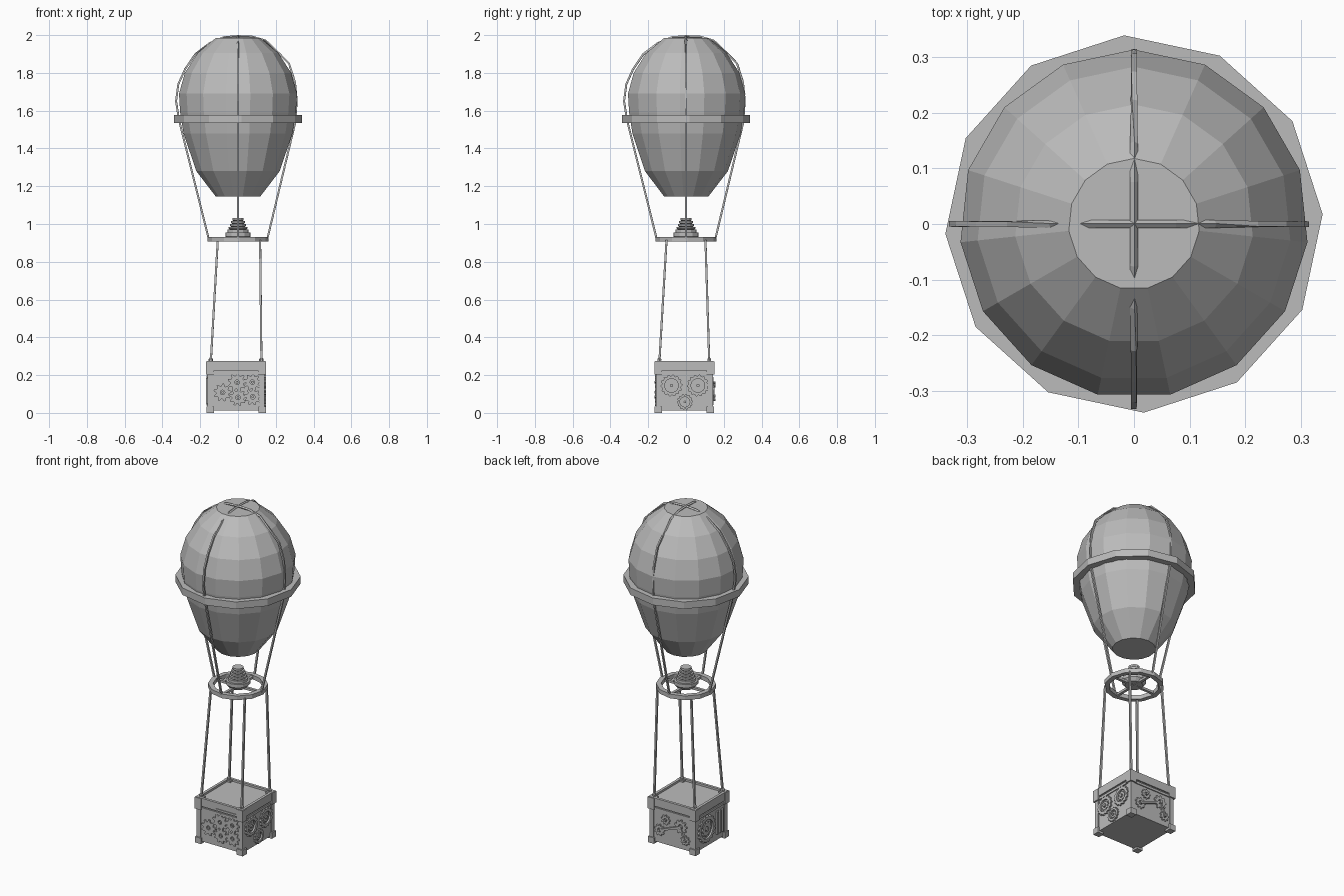
import bpy, bmesh, math
from mathutils import Matrix, Vector

if "Cube" in bpy.data.objects:
    bpy.data.objects.remove(bpy.data.objects["Cube"])

grey = bpy.data.materials.new("plain_grey")
grey.diffuse_color = (0.5, 0.5, 0.5, 1)
grey.use_nodes = True
grey.node_tree.nodes["Principled BSDF"].inputs["Base Color"].default_value = grey.diffuse_color


def finish(name, bm):
    bmesh.ops.recalc_face_normals(bm, faces=bm.faces)
    me = bpy.data.meshes.new(name)
    bm.to_mesh(me)
    bm.free()
    me.materials.append(grey)
    ob = bpy.data.objects.new(name, me)
    bpy.context.collection.objects.link(ob)
    return ob


def lathe(name, profile, sides, start=0.0, closed=False):
    """Spin an (r, z) profile around z; open profiles get end caps."""
    bm = bmesh.new()
    rings = [[bm.verts.new((r * math.cos(start + k * math.tau / sides),
                            r * math.sin(start + k * math.tau / sides), z))
              for k in range(sides)] for r, z in profile]
    pairs = list(zip(rings, rings[1:])) + ([(rings[-1], rings[0])] if closed else [])
    for a, b in pairs:
        for k in range(sides):
            j = (k + 1) % sides
            bm.faces.new((a[k], a[j], b[j], b[k]))
    if not closed:
        bm.faces.new(rings[0])
        bm.faces.new(rings[-1])
    return finish(name, bm)


def box(name, lo, hi):
    bm = bmesh.new()
    lo, hi = Vector(lo), Vector(hi)
    bmesh.ops.create_cube(bm, size=1, matrix=Matrix.Translation((lo + hi) / 2)
                          @ Matrix.Diagonal((*(hi - lo), 1)))
    return finish(name, bm)


def rope(name, pts, r, sides=4):
    """Straight-sided tube through the points."""
    bm = bmesh.new()
    pts = [Vector(p) for p in pts]
    rings = []
    for i, p in enumerate(pts):
        t = (pts[min(i + 1, len(pts) - 1)] - pts[max(i - 1, 0)]).normalized()
        side = t.cross(Vector((0.13, 0.11, 1)) if abs(t.z) < .6 else Vector((1, 0.9, 0))).normalized()
        up = side.cross(t)
        rings.append([bm.verts.new(p + r * (side * math.cos(k * math.tau / sides)
                                            + up * math.sin(k * math.tau / sides)))
                      for k in range(sides)])
    for a, b in zip(rings, rings[1:]):
        # pick the least twisted pairing between the two rings
        s = min(range(sides), key=lambda s: sum((a[k].co - b[(k + s) % sides].co).length
                                                for k in range(sides)))
        for k in range(sides):
            bm.faces.new((a[k], a[(k + 1) % sides], b[(k + 1 + s) % sides], b[(k + s) % sides]))
    bm.faces.new(rings[0])
    bm.faces.new(rings[-1])
    return finish(name, bm)


# Envelope, collar and burner
lathe("balloon_envelope", [(.118, 1.145), (.222, 1.28), (.29, 1.48), (.308, 1.59), (.314, 1.69),
                           (.283, 1.80), (.215, 1.905), (.118, 1.985)], 15, math.pi / 2)
lathe("balloon_collar", [(.30, 1.535), (.34, 1.535), (.34, 1.577), (.30, 1.577)], 12,
      math.radians(3), True)
lathe("burner_ring", [(.135, .907), (.163, .907), (.163, .932), (.135, .932)], 12,
      math.radians(3), True)
steps = [(.067, .935), (.055, .96), (.049, .975), (.043, .99), (.036, 1.005), (.030, 1.02)]
profile = [(.05, .915)]
for i, (r, z) in enumerate(steps):
    top = steps[i + 1][1] if i + 1 < len(steps) else 1.037
    profile += [(r, z), (r, top - .005), (r - .012, top - .005)]
lathe("burner", profile, 12)
box("burner_spoke_x", (-.145, -.008, .912), (.145, .008, .926))
box("burner_spoke_y", (-.008, -.145, .912), (.008, .145, .926))

# Ropes over the crown, the same arc along x and along y
arc = [(-.155, .92), (-.312, 1.55), (-.328, 1.65), (-.316, 1.74), (-.28, 1.82), (-.225, 1.90),
       (-.15, 1.955), (-.075, 1.987), (0, 1.993), (.075, 1.99), (.145, 1.97), (.22, 1.90),
       (.27, 1.85), (.302, 1.75), (.310, 1.66), (.306, 1.55), (.155, .92)]
rope("crown_rope_x", [(a, 0, z) for a, z in arc], .007)
rope("crown_rope_y", [(0, a, z) for a, z in arc], .007)

# Basket
CX, CY, H = -.01, -.009, .147


def square(name, h, z0, z1):
    return box(name, (CX - h, CY - h, z0), (CX + h, CY + h, z1))


square("basket_body", H, .012, .262)
square("basket_trim", H + .006, .203, .217)
for s in (-1, 1):
    box("basket_rim_x", (CX - H - .005, CY + s * H - .008, .225), (CX + H + .005, CY + s * H + .008, .274))
    box("basket_rim_y", (CX + s * H - .008, CY - H - .005, .225), (CX + s * H + .008, CY + H + .005, .274))
    for t in (-1, 1):
        x, y = CX + s * (H - .009), CY + t * (H - .009)
        for name, w, z0, z1 in (("basket_foot", .020, 0, .035), ("basket_corner_cap", .021, .203, .272),
                                ("basket_corner_post", .013, .03, .21)):
            box(name, (x - w, y - w, z0), (x + w, y + w, z1))
        # Suspension ropes
        rope("basket_rope", [(s * .112 + .005, t * .103, .915), (CX + s * .134, CY + t * .132, .27)], .0075)
        lathe("rope_knot", [(.011, .268), (.012, .284), (.006, .292)], 6).location = (
            CX + s * .134, CY + t * .132, 0)


# Clockwork on the basket walls: face 0 front, 1 right, 2 back, 3 left
def on_wall(ob, face):
    ob.data.transform(Matrix.Translation((CX, CY, 0)) @ Matrix.Rotation(face * math.pi / 2, 4, 'Z')
                      @ Matrix(((1, 0, 0, 0), (0, 0, -1, -H), (0, 1, 0, 0), (0, 0, 0, 1))))


def gear(name, face, u, z, r, hole, teeth, depth=.01, tooth=.2):
    bm = bmesh.new()
    n = teeth * 4
    loops = []
    for kind in range(4):
        loop = []
        for k in range(n):
            outer = r if k % 4 < 2 else r * (1 - tooth)
            rad = outer if kind in (0, 1) else hole
            a = k * math.tau / n
            loop.append(bm.verts.new((u + rad * math.cos(a), z + rad * math.sin(a),
                                      depth if kind in (1, 2) else 0)))
        loops.append(loop)
    for i in range(4):
        a, b = loops[i], loops[(i + 1) % 4]
        for k in range(n):
            j = (k + 1) % n
            bm.faces.new((a[k], a[j], b[j], b[k]))
    on_wall(finish(name, bm), face)


def hub(name, face, u, z, r, depth, sides=10):
    ob = lathe(name, [(r, 0), (r, depth)], sides)
    ob.data.transform(Matrix.Translation((u, z, 0)))
    on_wall(ob, face)


def rod(name, face, a, b, w, depth=.012):
    a, b = Vector(a), Vector(b)
    ob = box(name, (0, -w / 2, 0), ((b - a).length, w / 2, depth))
    ob.data.transform(Matrix.Translation((*a, 0))
                      @ Matrix.Rotation(math.atan2(b.y - a.y, b.x - a.x), 4, 'Z'))
    on_wall(ob, face)


# Front: five meshing gears and a slot bar
for u, z, r in ((-.072, .108, .048), (.005, .162, .05), (.086, .163, .046), (.088, .085, .045),
                (.010, .082, .046)):
    gear("front_gear", 0, u, z, r, .012, 9, .008, .28)
    hub("front_gear_hub", 0, u, z, .007, .011)
rod("front_slot_bar", 0, (-.02, .235), (.13, .235), .008)

# Right: two ring gears with a smaller one below
for u, z, r in ((-.068, .145, .058), (.072, .145, .058), (.003, .058, .042)):
    gear("right_ring_gear", 1, u, z, r, r * .62, 14, .010, .12)
    gear("right_inner_gear", 1, u, z, r * .5, r * .2, 8, .006)
    hub("right_gear_hub", 1, u, z, r * .16, .012)

# Back: gears joined by connecting rods
for u, z, r in ((-.085, .09, .034), (.055, .145, .042), (.085, .07, .03), (-.045, .16, .03)):
    gear("back_gear", 2, u, z, r, r * .35, 9, .008, .25)
    hub("back_gear_hub", 2, u, z, r * .25, .018)
rod("back_rod", 2, (-.085, .09), (.055, .145), .012, .014)
rod("back_link", 2, (.055, .145), (.085, .07), .010, .014)

# Left: large ring gear, small gear and vertical slats
gear("left_ring_gear", 3, -.045, .118, .08, .055, 18, .010, .1)
gear("left_inner_gear", 3, -.045, .118, .045, .015, 10, .007)
hub("left_gear_hub", 3, -.045, .118, .012, .013)
for u in (.055, .08, .105):
    rod("left_slat", 3, (u, .05), (u, .185), .012, .012)
